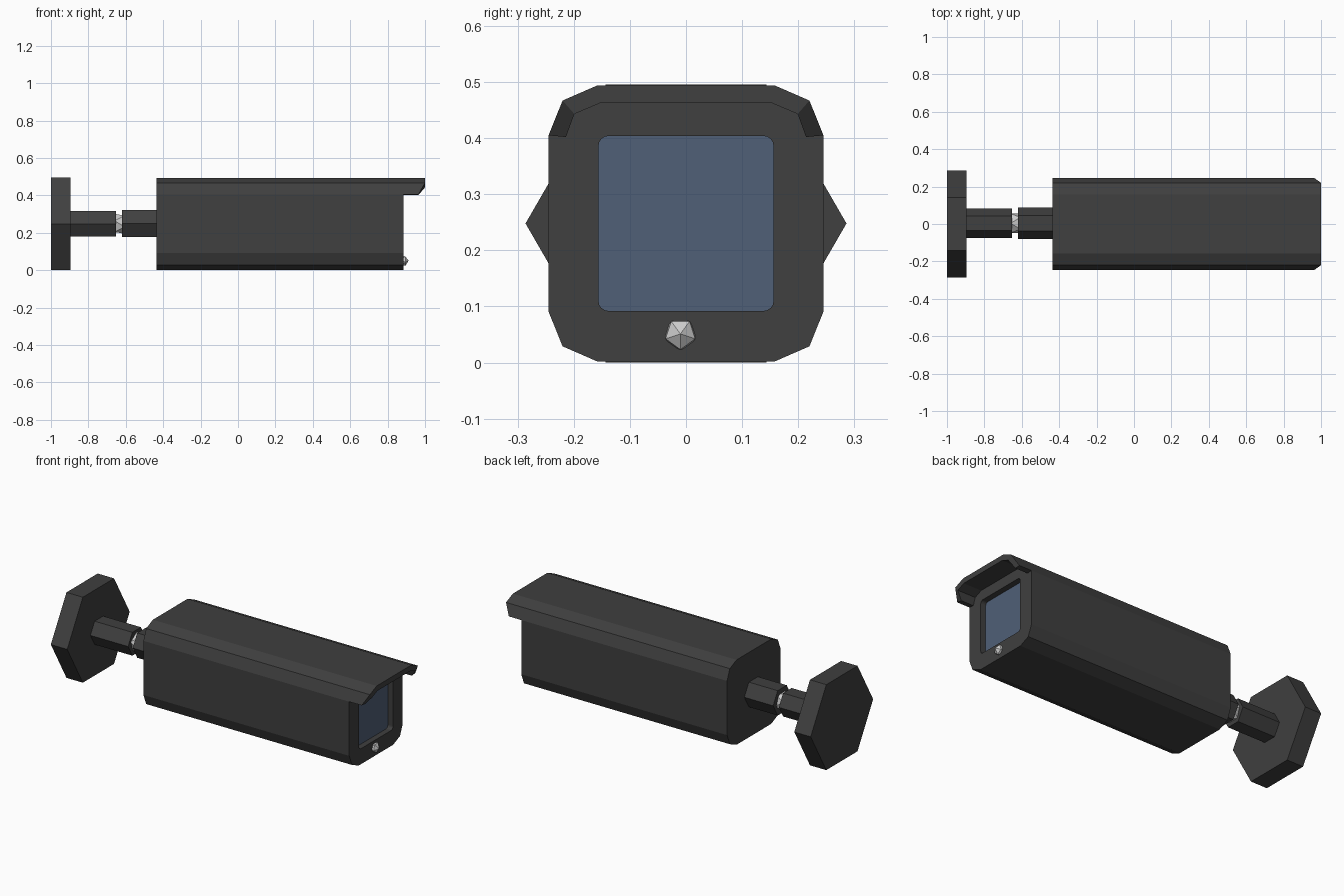
import bpy, bmesh, math

if "Cube" in bpy.data.objects:
    bpy.data.objects.remove(bpy.data.objects["Cube"])


def material(name, rgb):
    m = bpy.data.materials.new(name)
    m.diffuse_color = (*rgb, 1)
    m.use_nodes = True
    m.node_tree.nodes["Principled BSDF"].inputs["Base Color"].default_value = m.diffuse_color
    return m


DARK = material("dark_grey", (0.05, 0.05, 0.05))
GLASS = material("blue_glass", (0.08, 0.115, 0.185))
METAL = material("light_metal", (0.6, 0.6, 0.6))


def loft(name, rings, mat):
    """Join equal-sized vertex rings with quads and cap both ends."""
    bm = bmesh.new()
    rows = [[bm.verts.new(p) for p in ring] for ring in rings]
    n = len(rows[0])
    for a, b in zip(rows, rows[1:]):
        for i in range(n):
            j = (i + 1) % n
            bm.faces.new((a[i], a[j], b[j], b[i]))
    bm.faces.new(rows[0])
    bm.faces.new(rows[-1])
    bmesh.ops.recalc_face_normals(bm, faces=bm.faces)
    me = bpy.data.meshes.new(name)
    bm.to_mesh(me)
    bm.free()
    me.materials.append(mat)
    ob = bpy.data.objects.new(name, me)
    bpy.context.collection.objects.link(ob)
    return ob


def prism(name, yz, x0, x1, mat):
    return loft(name, [[(x, y, z) for y, z in yz] for x in (x0, x1)], mat)


def hexagon(r, y, z):
    return [(y + r * math.cos(k * math.pi / 3), z + r * math.sin(k * math.pi / 3))
            for k in range(6)]


def rounded_square(half, r, z, steps=4):
    pts = []
    for k, (sy, sz) in enumerate(((1, 1), (-1, 1), (-1, -1), (1, -1))):
        for s in range(steps + 1):
            a = (k + s / steps) * math.pi / 2
            pts.append((sy * (half - r) + r * math.cos(a),
                        z + sz * (half - r) + r * math.sin(a)))
    return pts


def ball(name, r, loc):
    bpy.ops.mesh.primitive_ico_sphere_add(subdivisions=1, radius=r, location=loc,
                                          rotation=(0, math.pi / 2, 0))
    ob = bpy.context.object
    ob.name = name
    ob.data.materials.append(METAL)


MID = 0.248

# Wall plate and jointed arm
prism("wall_plate", hexagon(0.286, 0, MID), -1.0, -0.895, DARK)
prism("rear_arm", hexagon(0.078, 0.004, MID), -0.895, -0.653, DARK)
prism("front_arm", hexagon(0.083, 0.004, 0.25), -0.62, -0.435, DARK)
ball("arm_ball_joint", 0.06, (-0.633, 0.004, MID))

# Housing: chamfered tube, mirrored from one corner
corner = [(0.245, 0.157), (0.22, 0.219), (0.158, 0.246)]
upper = corner + [(-y, z) for y, z in reversed(corner)]
outline = [(y, MID + z) for y, z in upper] + [(-y, MID - z) for y, z in upper]
housing = prism("housing", outline, -0.435, 0.885, DARK)

# Window recess cut into the front
window = rounded_square(0.156, 0.018, MID)
cutter = prism("window_cutter", window, 0.848, 0.95, DARK)
cutter.hide_render = True
mod = housing.modifiers.new("window", 'BOOLEAN')
mod.operation = 'DIFFERENCE'
mod.solver = 'EXACT'
mod.object = cutter
bpy.context.view_layer.objects.active = housing
bpy.ops.object.modifier_apply(modifier=mod.name)
bpy.data.objects.remove(cutter)
prism("window_glass", window, 0.847, 0.852, GLASS)

# Visor: thin hood following the housing top, cut back at its lower tips
outer = [(y, MID + z) for y, z in upper]
half = [(0.214, 0.402), (0.199, 0.443), (0.152, 0.463)]
inner = half + [(-y, z) for y, z in reversed(half)]
tips = [0.965, 1.0, 1.0, 1.0, 1.0, 0.965]
loft("visor", [[(0.885, *o), (x, *o), (x, *i), (0.885, *i)]
               for o, i, x in zip(outer, inner, tips)], DARK)

# Indicator light below the window
ball("indicator_light", 0.031, (0.881, -0.01, 0.051))
